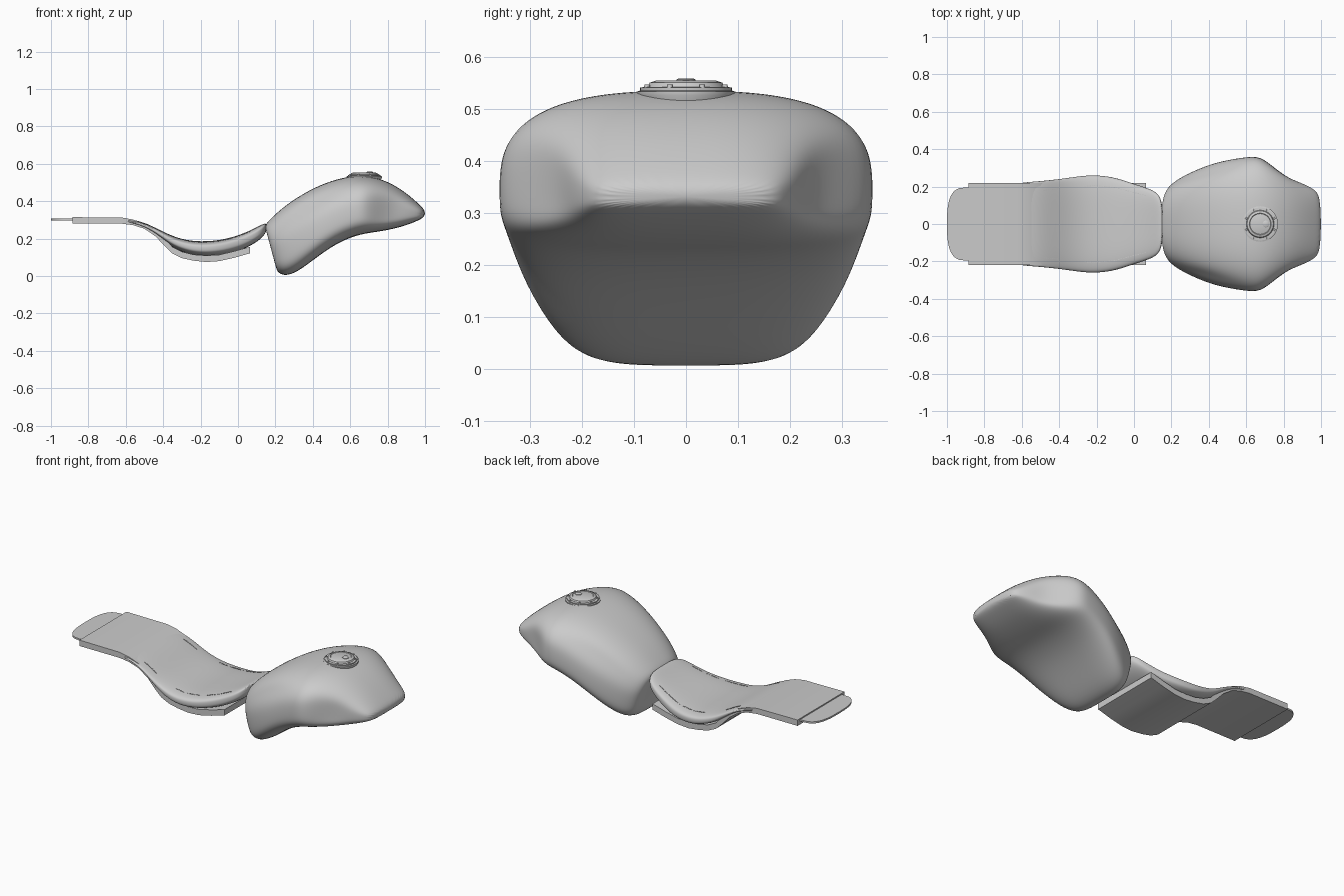
import bpy, bmesh, math
from mathutils import Vector

cube = bpy.data.objects.get("Cube")
if cube:
    bpy.data.objects.remove(cube, do_unlink=True)

grey = bpy.data.materials.new("light_grey")
grey.use_nodes = True
grey.diffuse_color = (0.6, 0.6, 0.6, 1)
grey.node_tree.nodes["Principled BSDF"].inputs["Base Color"].default_value = (0.6, 0.6, 0.6, 1)


def finish(name, bm, angle=40, subsurf=0, bevel=0):
    bmesh.ops.recalc_face_normals(bm, faces=bm.faces)
    mesh = bpy.data.meshes.new(name)
    bm.to_mesh(mesh)
    bm.free()
    mesh.materials.append(grey)
    ob = bpy.data.objects.new(name, mesh)
    bpy.context.collection.objects.link(ob)
    if bevel:
        mod = ob.modifiers.new("bevel", "BEVEL")
        mod.width, mod.segments = bevel, 2
    if subsurf:
        mod = ob.modifiers.new("smooth", "SUBSURF")
        mod.levels = mod.render_levels = subsurf
    bpy.ops.object.select_all(action="DESELECT")
    ob.select_set(True)
    bpy.context.view_layer.objects.active = ob
    bpy.ops.object.shade_smooth_by_angle(angle=math.radians(angle))
    return ob


def loft(bm, rings):
    rows = [[bm.verts.new(p) for p in ring] for ring in rings]
    n = len(rows[0])
    for a, b in zip(rows, rows[1:]):
        for i in range(n):
            bm.faces.new((a[i], a[(i + 1) % n], b[(i + 1) % n], b[i]))
    bm.faces.new(rows[0])
    bm.faces.new(rows[-1])


def power(v, n):
    return math.copysign(abs(v) ** (2 / n), v)


def bump(v, centre, width):
    return math.exp(-((v - centre) / width) ** 2)


def section(top, bottom, w, mid, n_top, n_low, shape=None, count=32):
    """Closed super-ellipse ring between a top and a bottom centre point."""
    ring = []
    top, bottom = Vector(top), Vector(bottom)
    centre = bottom.lerp(top, mid)
    for i in range(count):
        a = 2 * math.pi * (i + 0.5) / count
        c, s = math.cos(a), math.sin(a)
        n = n_top if s > 0 else n_low
        end = top if s > 0 else bottom
        p = centre.lerp(end, abs(s) ** (2 / n))
        y = w * power(c, n)
        if shape:
            y *= shape(p.x, s)
        ring.append((p.x, y, p.z))
    return ring


# Tank: slanted sections from the rear wall to the nose
TANK = [  # top x, top z, bottom x, bottom z, half width
    (.15, .25, .20, .07, .10), (.14, .27, .205, .022, .18),
    (.175, .308, .25, -.002, .228), (.25, .378, .32, .022, .272),
    (.38, .462, .42, .10, .322), (.5, .512, .52, .17, .346),
    (.6, .535, .61, .21, .36), (.67, .537, .68, .228, .364),
    (.74, .527, .75, .237, .327), (.82, .497, .82, .25, .272),
    (.9, .445, .89, .268, .222), (.965, .388, .955, .293, .19),
    (1.003, .35, .998, .315, .15)]


def tank_sides(x, s):
    knee = 0.09 * bump(x, 0.38, 0.14) * bump(s, 0.5, 0.25)
    pocket = 0.12 * bump(x, 0.79, 0.06) * bump(s, 0.0, 0.45)
    return 1 - knee - pocket


bm = bmesh.new()
loft(bm, [section((xt, 0, zt), (xb, 0, zb), w, 0.42, 2.7, 3.8, tank_sides)
          for xt, zt, xb, zb, w in TANK])
finish("fuel_tank", bm, 60, 2)


# Filler cap: turned profile with a ring of bolts and a lock
def lathe(name, profile, x, z0, sides=48):
    bm = bmesh.new()
    loft(bm, [[(x + r * math.cos(2 * math.pi * i / sides),
                r * math.sin(2 * math.pi * i / sides), z0 + z)
               for i in range(sides)] for r, z in profile])
    return finish(name, bm, 35)


CAP_X = 0.675
lathe("filler_cap", [(.08, -.03), (.088, 0), (.095, .014), (.095, .021), (.088, .023),
                     (.088, .029), (.074, .03), (.07, .038), (.058, .042), (.055, .039),
                     (.05, .041)], CAP_X, .512)
lathe("cap_lock", [(.018, 0), (.018, .008), (.015, .01)], CAP_X + .03, .548, 24)
bm = bmesh.new()
for i in range(8):
    a = math.pi * (i + .5) / 4
    ret = bmesh.ops.create_cone(bm, cap_ends=True, segments=10, radius1=.006,
                                radius2=.005, depth=.008)
    bmesh.ops.translate(bm, verts=ret["verts"],
                        vec=(CAP_X + .081 * math.cos(a), .081 * math.sin(a), .543))
finish("cap_bolts", bm)

# Seat cushion: soft lofted pad following the dip of the base
PAD = [  # x, top z, bottom z, half width
    (-.66, .309, .292, .19), (-.62, .311, .288, .222), (-.52, .295, .268, .228),
    (-.44, .258, .225, .236), (-.36, .217, .155, .246), (-.28, .192, .12, .258),
    (-.2, .184, .103, .263), (-.1, .19, .107, .25), (0, .216, .13, .215),
    (.08, .25, .168, .19), (.13, .278, .205, .165), (.155, .285, .24, .11)]
bm = bmesh.new()
loft(bm, [section((x, 0, t), (x, 0, b), w, 0.5, 3.6, 3.2) for x, t, b, w in PAD])
finish("seat_cushion", bm, 60, 2)

# Seat base: bent sheet of constant width
BASE = [(-.885, .315, .28), (-.62, .313, .28), (-.56, .302, .272), (-.5, .28, .253),
        (-.44, .245, .212), (-.39, .2, .158), (-.35, .155, .12), (-.3, .13, .096),
        (-.24, .115, .083), (-.17, .11, .075), (-.1, .114, .08), (-.02, .133, .098),
        (.065, .157, .122)]
bm = bmesh.new()
loft(bm, [[(x, -.22, b), (x, .22, b), (x, .22, t), (x, -.22, t)] for x, t, b in BASE])
finish("seat_base", bm, 30)

# Rear tongue: thin rounded tab
bm = bmesh.new()
outline = [(-.85, -.195), (-.85, .195), (-.9, .195)]
arc = [(-.9 - .1 * math.sin(a) ** .7, .195 * power(math.cos(a), 2.8))
       for a in (math.pi * i / 16 for i in range(1, 16))]
outline += arc + [(-.9, -.195)]
loft(bm, [[(x, y, z) for x, y in outline] for z in (.298, .308)])
finish("rear_tongue", bm, 30)


# Stitching: short raised threads along both edges of the pad
def pad_at(x, column):
    for a, b in zip(PAD, PAD[1:]):
        if a[0] <= x <= b[0]:
            f = (x - a[0]) / (b[0] - a[0])
            return a[column] + f * (b[column] - a[column])


bm = bmesh.new()
rows = [(-.48, -.4, 8), (-.26, .06, 26)]
for start, stop, count in rows:
    for i in range(count):
        x = start + (stop - start) * i / (count - 1)
        slope = math.atan2(pad_at(x + .01, 1) - pad_at(x - .01, 1), .02)
        for side in (-1, 1):
            ret = bmesh.ops.create_cube(bm, size=1)
            bmesh.ops.scale(bm, verts=ret["verts"], vec=(.008, .004, .004))
            for v in ret["verts"]:
                v.co.z += v.co.x * math.tan(slope)
            drop = .06 * (pad_at(x, 1) - pad_at(x, 2))
            bmesh.ops.translate(bm, verts=ret["verts"], vec=(
                x, side * pad_at(x, 3) * .78, pad_at(x, 1) - drop))
finish("seat_stitching", bm)
